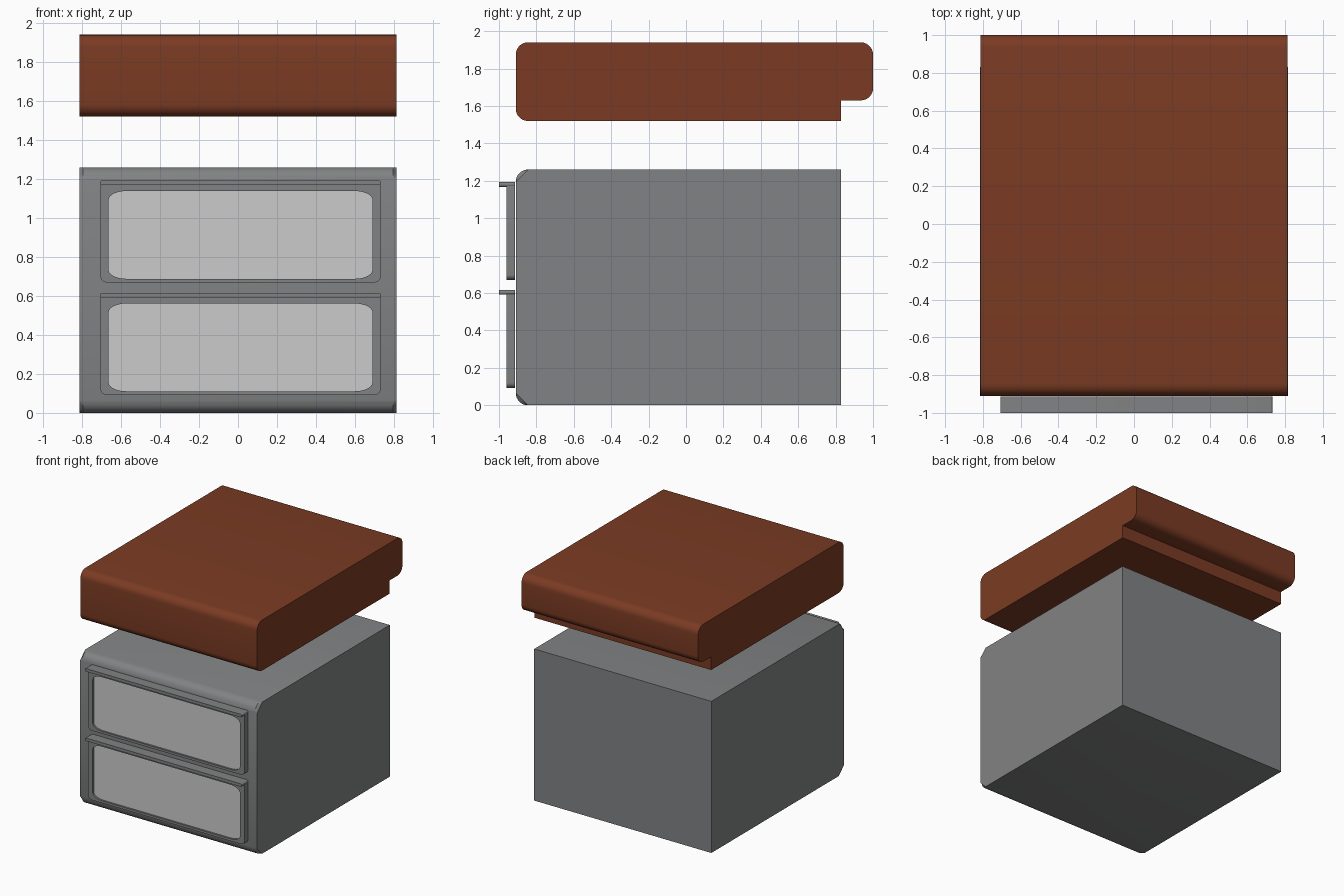
import bpy, bmesh, math

if "Cube" in bpy.data.objects:
    bpy.data.objects.remove(bpy.data.objects["Cube"])


def material(name, rgb):
    m = bpy.data.materials.new(name)
    m.diffuse_color = (*rgb, 1)
    m.use_nodes = True
    m.node_tree.nodes["Principled BSDF"].inputs["Base Color"].default_value = m.diffuse_color
    return m


GREY = material("grey metal", (0.222, 0.226, 0.230))
LIGHT = material("light grey panel", (0.60, 0.60, 0.60))
BROWN = material("brown cushion", (0.198, 0.044, 0.017))


def outline(corners, steps=7):
    """Closed 2D outline; each corner is (u, v, ru, rv, su, sv).
    su, sv point outwards; ru, rv are the radii; corners run anticlockwise."""
    pts = []
    for u, v, ru, rv, su, sv in corners:
        start = {(1, 1): 0, (-1, 1): 90, (-1, -1): 180, (1, -1): 270}[(su, sv)]
        for i in range(steps + 1):
            a = math.radians(start + 90 * i / steps)
            pts.append((u - su * ru + ru * math.cos(a), v - sv * rv + rv * math.sin(a)))
    return pts


def round_rect(u0, u1, v0, v1, top, bottom):
    return outline([(u1, v1, *top, 1, 1), (u0, v1, *top, -1, 1),
                    (u0, v0, *bottom, -1, -1), (u1, v0, *bottom, 1, -1)])


def loft(name, rings, mats, last_cap_mat=0):
    """Bridge equal-length rings of 3D points and cap both ends."""
    bm = bmesh.new()
    loops = [[bm.verts.new(p) for p in r] for r in rings]
    for a, b in zip(loops, loops[1:]):
        n = len(a)
        for i in range(n):
            bm.faces.new((a[i], a[(i + 1) % n], b[(i + 1) % n], b[i]))
    bm.faces.new(loops[0][::-1])
    bm.faces.new(loops[-1]).material_index = last_cap_mat
    bmesh.ops.recalc_face_normals(bm, faces=bm.faces)
    me = bpy.data.meshes.new(name)
    bm.to_mesh(me)
    bm.free()
    for m in mats:
        me.materials.append(m)
    ob = bpy.data.objects.new(name, me)
    bpy.context.collection.objects.link(ob)
    bpy.ops.object.select_all(action='DESELECT')
    ob.select_set(True)
    bpy.context.view_layer.objects.active = ob
    bpy.ops.object.shade_smooth_by_angle(angle=math.radians(30))
    return ob


def along_x(pts, x):
    return [(x, u, v) for u, v in pts]


def along_y(pts, y):
    return [(u, y, v) for u, v in pts]


# Cabinet body: rounded front edges, flattened to a chamfer at the two ends
def arc(cz, s, r=0.065, steps=8, chord=False):
    y = -0.91 + r
    out = []
    for i in range(steps + 1):
        t = i / steps
        a = math.radians(90 * t)
        c, d = (t, 1 - t) if chord else (math.sin(a), math.cos(a))
        out.append((y - r * c, cz + s * r * (d - 1)))
    return out


def body_profile(chord):
    return ([(0.83, 0), (0.83, 1.26)] + arc(1.26, 1, chord=chord)
            + arc(0, -1, chord=chord)[::-1])


flat, rounded = body_profile(True), body_profile(False)
loft("cabinet_body", [along_x(flat, -0.814), along_x(rounded, -0.795),
                      along_x(rounded, 0.795), along_x(flat, 0.814)], [GREY])

# Seat cushion with a stepped overhang at the back
R = 0.065
cushion = outline([(1.0, 1.94, R, R, 1, 1), (-0.91, 1.94, R, R, -1, 1),
                   (-0.91, 1.52, R, R, -1, -1)])
cushion += [(0.83, 1.52), (0.83, 1.63)]
cushion += outline([(1.0, 1.63, R, R, 1, -1)])
loft("seat_cushion", [along_x(cushion, -0.812), along_x(cushion, 0.812)], [BROWN])

# Two drawers: frame with a recessed light panel, plus a pull lip on top
for label, z in (("lower", 0.092), ("upper", 0.669)):
    outer = round_rect(-0.705, 0.731, z, z + 0.512, (0.004, 0.004), (0.035, 0.028))
    inner = round_rect(-0.664, 0.690, z + 0.019, z + 0.469, (0.09, 0.045), (0.09, 0.045))
    loft(label + "_drawer_front",
         [along_y(outer, -0.914), along_y(outer, -0.96),
          along_y(inner, -0.96), along_y(inner, -0.945)], [GREY, LIGHT], 1)
    lip = round_rect(-0.708, 0.733, z + 0.499, z + 0.524, (0.011, 0.011), (0.011, 0.011))
    loft(label + "_drawer_lip", [along_y(lip, -0.914), along_y(lip, -1.0)], [GREY])
